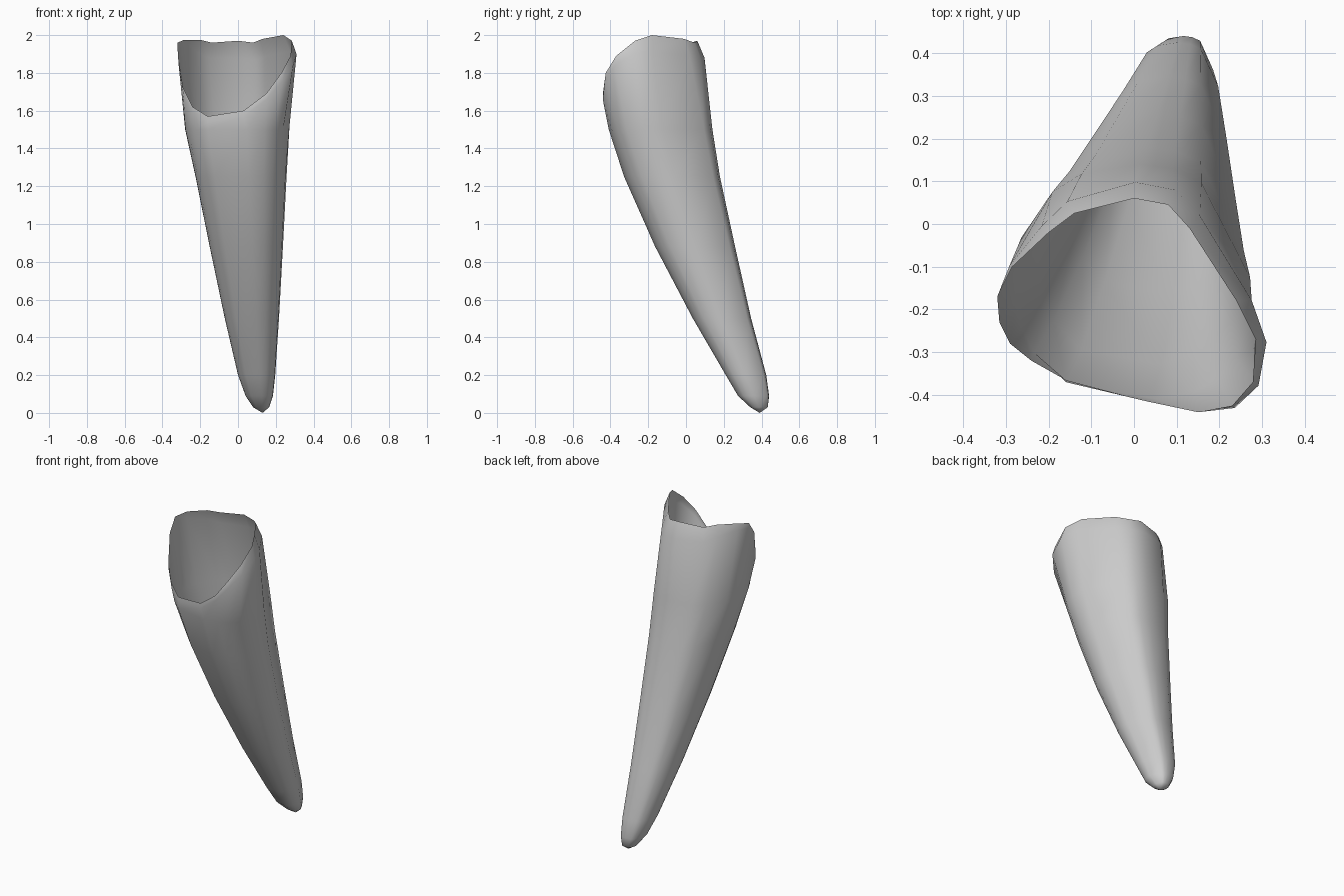
import bpy
import bmesh
from mathutils import Vector

default_cube = bpy.data.objects.get("Cube")
if default_cube:
    bpy.data.objects.remove(default_cube, do_unlink=True)


def flat_material(name, colour):
    material = bpy.data.materials.new(name)
    material.use_nodes = True
    material.diffuse_color = colour
    material.node_tree.nodes["Principled BSDF"].inputs["Base Color"].default_value = colour
    return material


# Slanted open rim, clockwise from the back
RIM = [Vector(p) for p in (
    (0, .06, 1.97), (.08, .045, 1.96), (.13, -.01, 1.98), (.24, -.18, 2),
    (.285, -.27, 1.97), (.278, -.37, 1.89), (.23, -.425, 1.8), (.15, -.44, 1.69),
    (.03, -.415, 1.6), (-.16, -.365, 1.57), (-.24, -.32, 1.62), (-.29, -.28, 1.72),
    (-.315, -.23, 1.88), (-.32, -.17, 1.96), (-.285, -.1, 1.975),
    (-.2, -.02, 1.975), (-.14, .025, 1.96))]

# Level sections of the body: height, left, right, front and back limits
SECTIONS = (
    (1.5, -.28, .278, -.415, .14),
    (1.25, -.225, .258, -.33, .18),
    (.88, -.15, .238, -.165, .26),
    (.5, -.07, .217, .035, .345),
    (.2, 0, .197, .21, .425),
    (.09, .04, .185, .275, .44),
    (.03, .08, .165, .34, .433))
TIP = (.13, .39, 0)

low = Vector((min(p.x for p in RIM), min(p.y for p in RIM)))
high = Vector((max(p.x for p in RIM), max(p.y for p in RIM)))
middle = (low + high) / 2
half = (high - low) / 2


def lip_ring():
    """Rounded shoulder just under the rim, fullest at the back."""
    ring = []
    for p in RIM:
        outward = (p.xy - middle).normalized()
        weight = min(1, max(0, outward.dot(Vector((.5, .8))) + .4))
        spread = p.xy + outward * .038 * weight
        ring.append(Vector((*spread, p.z - .03 - .06 * weight)))
    return ring


def section_ring(z, left, right, front, back):
    """Rim outline fitted to the limits, rounded into a full oval."""
    roundness = min(1, 1.6 - z / 2)
    power = 2.3
    ring = []
    for p in RIM:
        shape = Vector(((p.x - middle.x) / half.x, (p.y - middle.y) / half.y))
        size = (abs(shape.x) ** power + abs(shape.y) ** power) ** (1 / power)
        shape = shape.lerp(shape / size, roundness)
        ring.append(Vector(((left + right + shape.x * (right - left)) / 2,
                            (front + back + shape.y * (back - front)) / 2, z)))
    return ring


# Loft the hollow shell from rim to tip
bm = bmesh.new()
rings = [RIM, lip_ring()] + [section_ring(*s) for s in SECTIONS]
loops = [[bm.verts.new(p) for p in ring] for ring in rings]
count = len(RIM)
for upper, lower in zip(loops, loops[1:]):
    for i in range(count):
        j = (i + 1) % count
        bm.faces.new((upper[i], upper[j], lower[j], lower[i]))
tip = bm.verts.new(TIP)
for i in range(count):
    bm.faces.new((loops[-1][i], loops[-1][(i + 1) % count], tip))

mesh = bpy.data.meshes.new("hollow_tapered_shell")
bm.to_mesh(mesh)
bm.free()
mesh.materials.append(flat_material("light_grey", (.6, .6, .6, 1)))
shell = bpy.data.objects.new("hollow_tapered_shell", mesh)
bpy.context.collection.objects.link(shell)

# Smooth shading over the whole shell
for polygon in mesh.polygons:
    polygon.use_smooth = True
